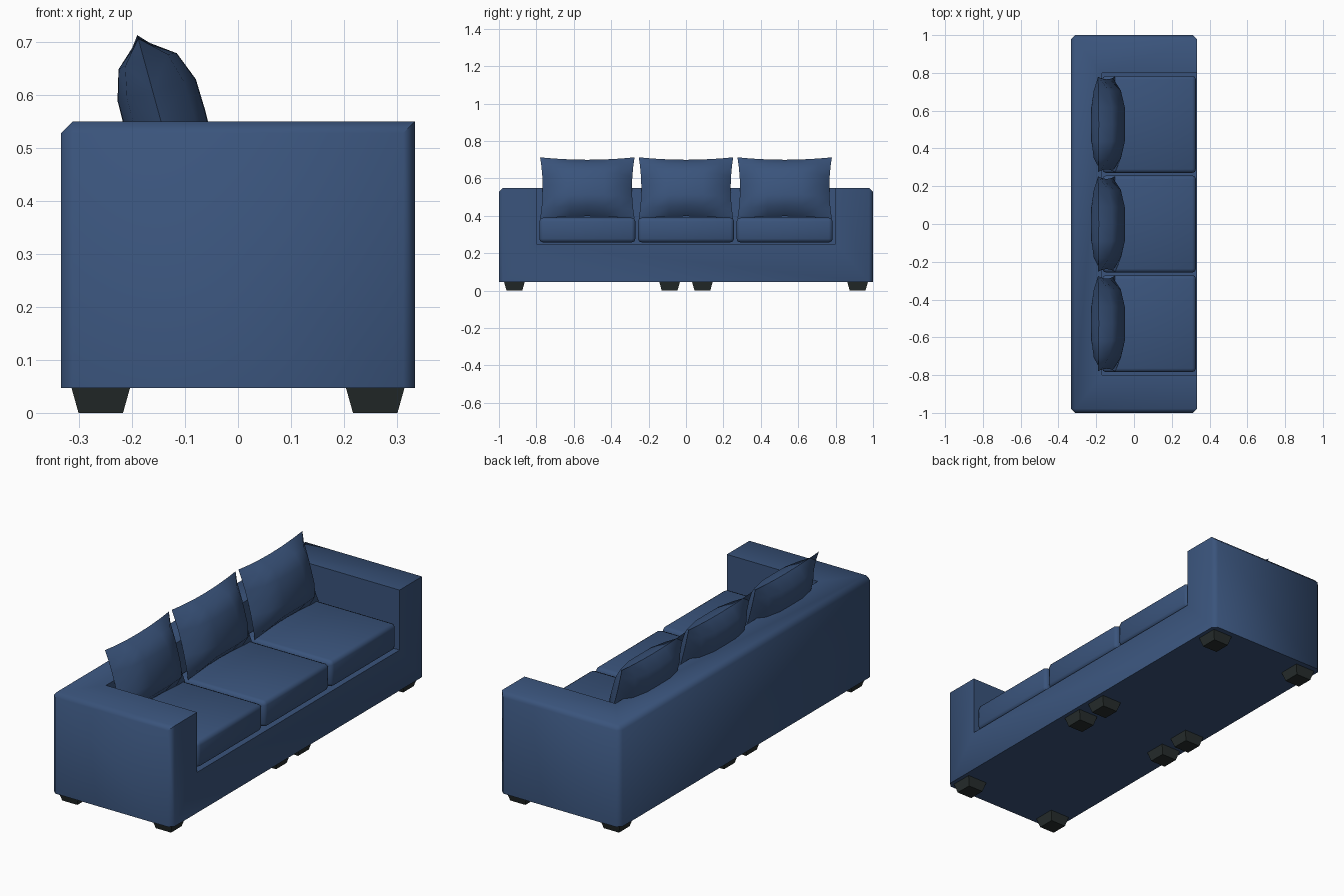
import bpy, bmesh, math
from mathutils import Matrix, Vector

if "Cube" in bpy.data.objects:
    bpy.data.objects.remove(bpy.data.objects["Cube"], do_unlink=True)


def make_material(name, rgb):
    mat = bpy.data.materials.new(name)
    mat.use_nodes = True
    mat.diffuse_color = (*rgb, 1)
    bsdf = next(n for n in mat.node_tree.nodes if n.type == 'BSDF_PRINCIPLED')
    bsdf.inputs["Base Color"].default_value = (*rgb, 1)
    return mat


fabric = make_material("blue_fabric", (0.042, 0.088, 0.2))
dark_wood = make_material("dark_legs", (0.02, 0.027, 0.026))


def finish(bm, name, mat, smooth_angle=None):
    bmesh.ops.recalc_face_normals(bm, faces=bm.faces)
    mesh = bpy.data.meshes.new(name)
    bm.to_mesh(mesh)
    bm.free()
    mesh.materials.append(mat)
    obj = bpy.data.objects.new(name, mesh)
    bpy.context.collection.objects.link(obj)
    if smooth_angle:
        smooth(obj, smooth_angle)
    return obj


def smooth(obj, angle):
    bpy.ops.object.select_all(action='DESELECT')
    obj.select_set(True)
    bpy.context.view_layer.objects.active = obj
    bpy.ops.object.shade_smooth_by_angle(angle=math.radians(angle))


def box(low, high):
    low, high = Vector(low), Vector(high)
    bm = bmesh.new()
    bmesh.ops.create_cube(bm, size=1)
    for v in bm.verts:
        v.co = (low + high) / 2 + v.co * (high - low)
    return bm


# Body: block with bevelled outer edges, then the seat well is cut out
bm = box((-0.334, -1, 0.047), (0.334, 1, 0.55))
outer = []
for e in bm.edges:
    mid = (e.verts[0].co + e.verts[1].co) / 2
    upright = abs(e.verts[0].co.z - e.verts[1].co.z) > 0.1
    if upright or (mid.z > 0.5 and mid.x < 0.1):
        outer.append(e)
bmesh.ops.bevel(bm, geom=outer, offset=0.022, segments=1, affect='EDGES')
body = finish(bm, "sofa_body", fabric)
cutter = finish(box((-0.17, -0.8, 0.25), (0.5, 0.8, 0.8)), "seat_well_cutter", fabric)
cut = body.modifiers.new("seat_well", 'BOOLEAN')
cut.operation = 'DIFFERENCE'
cut.solver = 'EXACT'
cut.object = cutter
bpy.context.view_layer.objects.active = body
bpy.ops.object.modifier_apply(modifier=cut.name)
bpy.data.objects.remove(cutter, do_unlink=True)
smooth(body, 50)


def seat_cushion(name, y):
    bm = box((-0.168, y - 0.257, 0.258), (0.328, y + 0.257, 0.39))
    bmesh.ops.bevel(bm, geom=bm.edges[:], offset=0.02, segments=2,
                    profile=0.5, affect='EDGES')
    finish(bm, name, fabric, 50)


def back_pillow(name, y):
    # Two bulging grids welded along a pinched rim, then leaned back
    steps = (-1, -0.72, -0.36, 0, 0.36, 0.72, 1)
    half_w, half_h = 0.2525, 0.17
    bm = bmesh.new()
    for depth in (0.086, -0.07):
        rows = []
        for t in steps:
            row = []
            for s in steps:
                bulge = depth * (1 - s ** 4) * (1 - t ** 4)
                across = half_w * s * (1 - 0.055 * (1 - t * t) * s * s)
                up = half_h * t * (1 - 0.08 * (1 - s * s) * t * t)
                row.append(bm.verts.new((bulge, across, up)))
            rows.append(row)
        for a, b in zip(rows, rows[1:]):
            for i in range(len(steps) - 1):
                bm.faces.new((a[i], a[i + 1], b[i + 1], b[i]))
    bmesh.ops.remove_doubles(bm, verts=bm.verts, dist=0.0005)
    lean = Matrix.Rotation(math.radians(-15.4), 4, 'Y')
    bm.transform(Matrix.Translation((-0.145, y, 0.549)) @ lean)
    finish(bm, name, fabric, 60)


for side, y in (("right", -0.5275), ("middle", 0), ("left", 0.5275)):
    seat_cushion(side + "_seat_cushion", y)
    back_pillow(side + "_back_pillow", y)

# Tapered feet: one pair at each end and two pairs near the middle
for x_name, x in (("front", 0.259), ("back", -0.259)):
    for i, y in enumerate((-0.9175, -0.0875, 0.0875, 0.9175)):
        bm = box((x - 0.056, y - 0.056, 0), (x + 0.056, y + 0.056, 0.05))
        for v in bm.verts:
            if v.co.z < 0.01:
                v.co.x = x + (v.co.x - x) * 0.75
                v.co.y = y + (v.co.y - y) * 0.75
        finish(bm, f"{x_name}_foot_{i + 1}", dark_wood)
